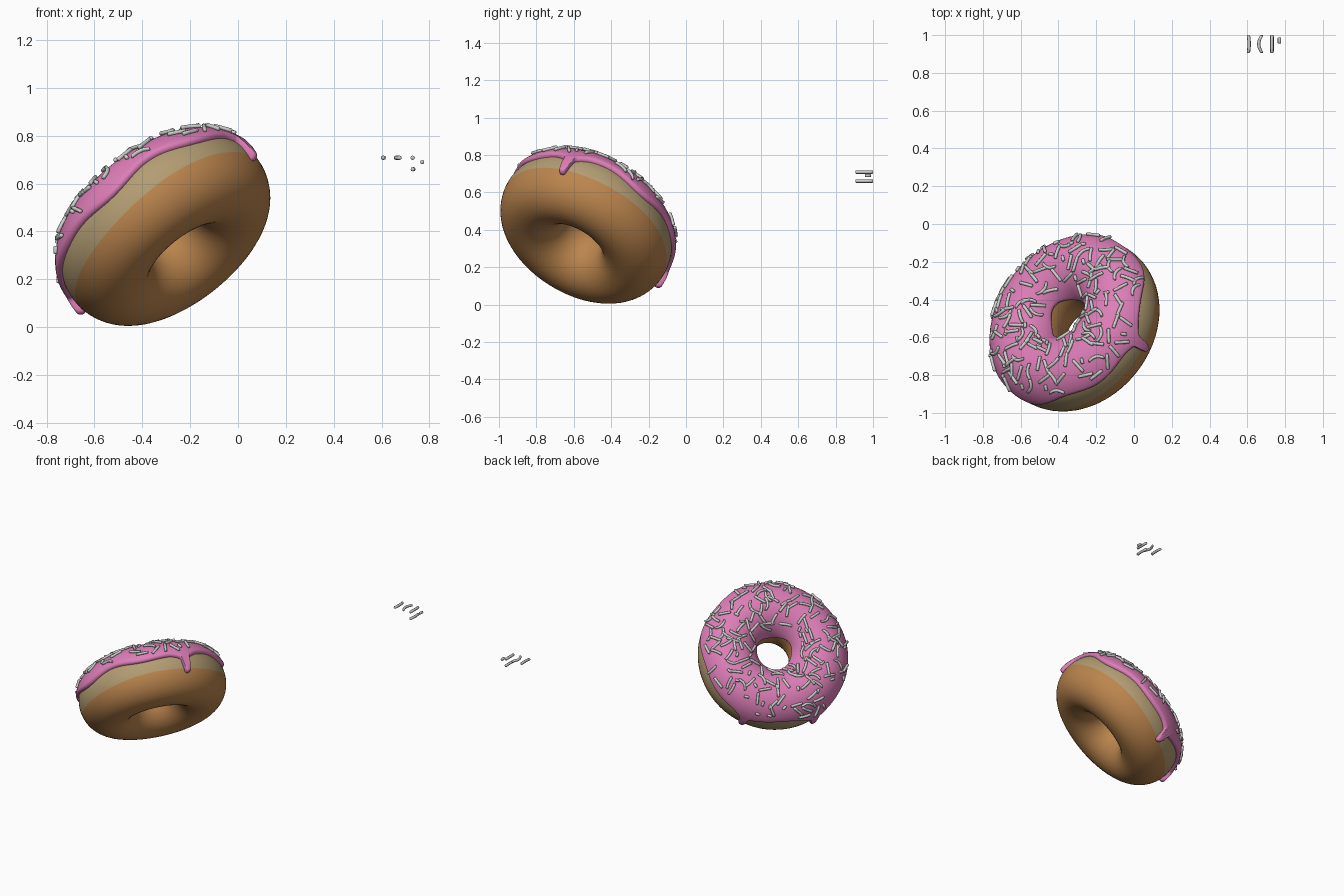
import bpy, bmesh, math, random
from mathutils import Vector

if "Cube" in bpy.data.objects:
    bpy.data.objects.remove(bpy.data.objects["Cube"])

random.seed(7)
R, A, B, T = 0.302, 0.183, 0.200, 0.021   # ring radius, dough half width and half height, icing thickness
C = Vector((-0.304, -0.534, 0.410))       # doughnut centre
N = Vector((-0.56, 0.435, 0.71)).normalized()   # doughnut axis
E1 = Vector((1, 1, 0))
E1 = (E1 - N * E1.dot(N)).normalized()
E2 = N.cross(E1)
SEG = 480


def material(name, col):
    m = bpy.data.materials.new(name)
    m.diffuse_color = (*col, 1)
    m.use_nodes = True
    m.node_tree.nodes["Principled BSDF"].inputs["Base Color"].default_value = m.diffuse_color
    return m


BROWN = material("baked_brown", (0.50, 0.235, 0.075))
TAN = material("pale_dough", (0.45, 0.335, 0.17))
PINK = material("pink_icing", (0.73, 0.21, 0.48))
GREY = material("sprinkle_grey", (0.60, 0.62, 0.60))


def ring_dir(t):
    return E1 * math.cos(t) + E2 * math.sin(t)


def normal(t, p):
    p = math.radians(p)
    return (ring_dir(t) * (math.cos(p) / A) + N * (math.sin(p) / B)).normalized()


def surface(t, p, off=0.0):
    """Point on the ring at angle t, tube angle p (degrees), lifted by off."""
    q = math.radians(p)
    return C + ring_dir(t) * (R + A * math.cos(q)) + N * (B * math.sin(q)) + normal(t, p) * off


def finish(bm, name, mats):
    bmesh.ops.recalc_face_normals(bm, faces=bm.faces)
    for f in bm.faces:
        f.smooth = True
    me = bpy.data.meshes.new(name)
    bm.to_mesh(me)
    bm.free()
    for m in mats:
        me.materials.append(m)
    ob = bpy.data.objects.new(name, me)
    bpy.context.collection.objects.link(ob)
    return ob


def grid(bm, rows, close):
    """Skin a list of columns of points, looping round the ring."""
    cols = [[bm.verts.new(p) for p in col] for col in rows]
    n = len(cols[0])
    for i in range(len(cols)):
        a, b = cols[i], cols[(i + 1) % len(cols)]
        for j in range(n if close else n - 1):
            k = (j + 1) % n
            f = bm.faces.new((a[j], b[j], b[k], a[k]))
            f.material_index = 1 if close and j < 10 else 0


# Dough: brown ring with a pale band between the baked side and the icing
def band(t):
    return -9 + 5 * math.cos(t) + 2 * math.sin(3 * t + 1)


bm = bmesh.new()
DS = 120
grid(bm, [[surface(2 * math.pi * i / DS, band(2 * math.pi * i / DS) + j * 7.5) for j in range(48)]
          for i in range(DS)], True)
finish(bm, "dough", [BROWN, TAN])

# Icing: wavy outer edge with three drips
DRIPS = []
for v, tip in (((-0.35, 0.044, -0.335), -12), ((-0.04, 0.40, -0.305), -13), ((0.35, -0.12, 0.29), -17)):
    v = Vector(v)
    DRIPS.append((math.atan2(v.dot(E2), v.dot(E1)), tip))


def delta(a, b):
    return (a - b + math.pi) % (2 * math.pi) - math.pi


def edge(t):
    base = 19 + 3 * math.cos(t) + 4 * math.sin(5 * t) + 2 * math.sin(8 * t + 1)
    e, bead = base, 0.0
    for a, tip in DRIPS:
        d = abs(delta(t, a))
        w = 0.74 * math.exp(-(d / 0.052) ** 6) + 0.26 * math.exp(-(d / 0.13) ** 2)
        e += (tip - base) * w
        bead += math.exp(-(d / 0.045) ** 2)
    return e, bead


def icing_column(t):
    e, bead = edge(t)
    inner = 160 + 4 * math.sin(3 * t)
    roll = math.degrees(T / B)
    ang = [(roll * (1 - math.cos(math.radians(18 * k))), T * math.sin(math.radians(18 * k))) for k in range(6)]
    pts = [(e, -0.006)] + [(e + a, h + 0.001) for a, h in ang]
    lo, hi = e + roll, inner - roll
    pts += [(lo + (hi - lo) * k / 22, T + 0.001) for k in range(1, 22)]
    pts += [(inner - a, h + 0.001) for a, h in reversed(ang)] + [(inner, -0.006)]
    out = []
    for p, h in pts:
        if h > 0:
            h += 0.006 * bead * math.exp(-((p - e - 7) / 8) ** 2) * h / T
        out.append(surface(t, p, h))
    return out


bm = bmesh.new()
grid(bm, [icing_column(2 * math.pi * i / SEG) for i in range(SEG)], False)
finish(bm, "icing", [PINK])


# Sprinkles: thin rods, some bent
def rod(bm, pos, along, side, length, bend, rad=0.009):
    up = along.cross(side)
    h = length / 2
    sec = [(-h, 0.7), (-h + 0.3 * rad, 1)]
    sec += [(u * (h - rad), 1) for u in (-0.5, 0, 0.5)]
    sec += [(-x, s) for x, s in reversed(sec[:2])]
    rings = []
    for x, s in sec:
        mid = pos + along * x + side * (bend * ((x / h) ** 2 - 0.4))
        rings.append([bm.verts.new(mid + (side * math.cos(a) + up * math.sin(a)) * rad * s)
                      for a in (math.pi * k / 4 for k in range(8))])
    for a, b in zip(rings, rings[1:]):
        for k in range(8):
            bm.faces.new((a[k], a[(k + 1) % 8], b[(k + 1) % 8], b[k]))
    bm.faces.new(rings[0])
    bm.faces.new(rings[-1])


KINDS = [(0.085, 0.004), (0.085, 0.016), (0.085, 0.0), (0.08, 0.0), (0.032, 0.0)]
bm = bmesh.new()
placed = []
for _ in range(4000):
    if len(placed) >= 170:
        break
    t, p = random.uniform(0, 2 * math.pi), random.uniform(30, 138)
    # even spread over the area of the ring
    if random.random() > (R + A * math.cos(math.radians(p))) / (R + A) or p < edge(t)[0] + 14:
        continue
    pos = surface(t, p, T + 0.006)
    if any((pos - q).length < 0.034 for q in placed):
        continue
    placed.append(pos)
    nrm = normal(t, p)
    tan = nrm.cross(ring_dir(t + math.pi / 2)).normalized()
    a = random.uniform(0, 2 * math.pi)
    along = tan * math.cos(a) + nrm.cross(tan) * math.sin(a)
    length, bend = random.choice(KINDS)
    rod(bm, pos, along, nrm.cross(along), length, bend)
finish(bm, "sprinkles", [GREY])

# Loose sample sprinkles beside the doughnut
bm = bmesh.new()
Y, X = Vector((0, 1, 0)), Vector((1, 0, 0))
for pos, length, bend in (((0.608, 0.953, 0.708), 0.094, 0.004), ((0.667, 0.953, 0.708), 0.094, -0.017),
                          ((0.73, 0.953, 0.708), 0.094, 0.0), ((0.732, 0.953, 0.66), 0.094, 0.003),
                          ((0.77, 0.972, 0.69), 0.032, 0.0)):
    rod(bm, Vector(pos), Y, -X, length, bend)
finish(bm, "loose_sprinkles", [GREY])
